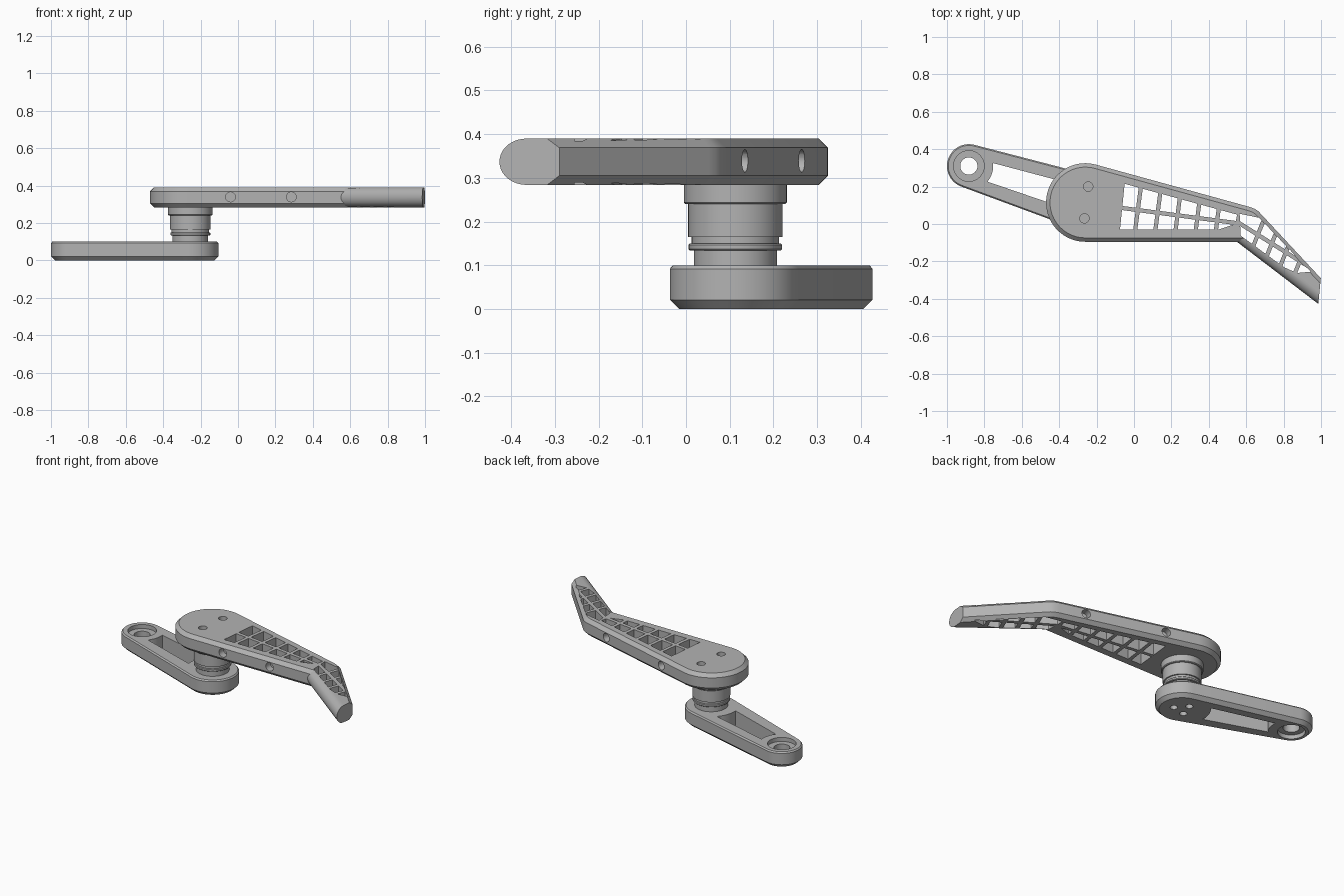
import bpy, bmesh, math
from mathutils import Vector, Matrix

cube = bpy.data.objects.get("Cube")
if cube:
    bpy.data.objects.remove(cube)

grey = bpy.data.materials.new("satin_grey")
grey.use_nodes = True
COLOUR = (0.45, 0.45, 0.45, 1)
grey.diffuse_color = COLOUR
grey.node_tree.nodes["Principled BSDF"].inputs["Base Color"].default_value = COLOUR


def arc(centre, r, start, end, n):
    """Points on an arc, angles in degrees."""
    angles = [math.radians(start + (end - start) * i / n) for i in range(n + 1)]
    return [Vector((centre[0] + r * math.cos(a), centre[1] + r * math.sin(a))) for a in angles]


def circle(centre, r, n=40):
    return arc(centre, r, 0, 360, n)[:-1]


def inset(outline, depths):
    """Move each edge of a counter-clockwise outline inwards by its own depth."""
    n = len(outline)
    lines = []
    for i in range(n):
        d = (outline[(i + 1) % n] - outline[i]).normalized()
        normal = Vector((-d.y, d.x))
        lines.append((normal, normal.dot(outline[i]) + depths[i]))
    result = []
    for i in range(n):
        (a, c), (b, e) = lines[i - 1], lines[i]
        det = a.x * b.y - a.y * b.x
        result.append(Vector(((c * b.y - e * a.y) / det, (a.x * e - b.x * c) / det)))
    return result


def clip(poly, normal, limit):
    """Keep the part of a convex outline where normal . p <= limit."""
    out = []
    for p, q in zip(poly, poly[1:] + poly[:1]):
        dp, dq = normal.dot(p) - limit, normal.dot(q) - limit
        if dp <= 0:
            out.append(p)
        if dp * dq < 0:
            out.append(p + (q - p) * dp / (dp - dq))
    return out


def strips(poly, point, angle, pitch, bars, width):
    """Split an outline into strips separated by parallel ribs."""
    n = Vector((math.cos(math.radians(angle)), math.sin(math.radians(angle))))
    base = n.dot(Vector(point))
    edges = [-9] + [base + i * pitch for i in range(bars)] + [9]
    pieces = []
    for lo, hi in zip(edges, edges[1:]):
        piece = clip(clip(poly, n, hi - width / 2), -n, -lo - width / 2)
        if len(piece) > 2:
            pieces.append(piece)
    return pieces


def loft(bm, rings, matrix=None):
    """Solid through stacked (outline, z) rings."""
    matrix = matrix or Matrix()
    loops = [[bm.verts.new(matrix @ Vector((p.x, p.y, z))) for p in pts] for pts, z in rings]
    bm.faces.new(loops[0][::-1])
    bm.faces.new(loops[-1])
    n = len(loops[0])
    for a, b in zip(loops, loops[1:]):
        for i in range(n):
            j = (i + 1) % n
            bm.faces.new((a[i], a[j], b[j], b[i]))


def prism(bm, outline, z0, z1, matrix=None):
    loft(bm, [(outline, z0), (outline, z1)], matrix)


def make(name, bm):
    bmesh.ops.recalc_face_normals(bm, faces=bm.faces)
    mesh = bpy.data.meshes.new(name)
    bm.to_mesh(mesh)
    bm.free()
    obj = bpy.data.objects.new(name, mesh)
    bpy.context.collection.objects.link(obj)
    mesh.materials.append(grey)
    return obj


def finish(obj, cutter_bm=None):
    bpy.ops.object.select_all(action="DESELECT")
    obj.select_set(True)
    bpy.context.view_layer.objects.active = obj
    if cutter_bm:
        cutter = make(obj.name + "_cutter", cutter_bm)
        cutter.hide_render = True
        mod = obj.modifiers.new("openings", "BOOLEAN")
        mod.object, mod.operation, mod.solver = cutter, "DIFFERENCE", "EXACT"
        bpy.ops.object.modifier_apply(modifier=mod.name)
        bpy.data.objects.remove(cutter)
    bpy.ops.object.shade_smooth_by_angle(angle=math.radians(25))


EYE, PIVOT = Vector((-0.883, 0.31)), Vector((-0.255, 0.113))

# Lower link: tapered bar with a bevelled underside
axis = PIVOT - EYE
theta = math.degrees(math.atan2(axis.y, axis.x))
phi = math.degrees(math.acos((0.117 - 0.15) / axis.length))
outline = arc(EYE, 0.117, theta + phi, theta + 360 - phi, 28) + arc(PIVOT, 0.15, theta - phi, theta + phi, 28)
bm = bmesh.new()
loft(bm, [(inset(outline, [d] * len(outline)), z)
          for d, z in ((0.021, 0), (0, 0.021), (0, 0.092), (0.007, 0.1))])
lower_link = make("lower_link", bm)

# Lower link openings: slot, stepped eye, three bolt holes underneath
cut = bmesh.new()
prism(cut, arc(EYE, 0.13, 7, -40, 10) + arc(PIVOT, 0.16, 184.6, 136, 10), -0.1, 0.2)
loft(cut, [(circle(EYE, r), z) for r, z in
           ((0.078, -0.1), (0.078, 0.025), (0.046, 0.025), (0.046, 0.075), (0.082, 0.075), (0.082, 0.2))])
for i in range(3):
    a = math.radians(120 * i - 17)
    prism(cut, circle(PIVOT + Vector((math.cos(a), math.sin(a))) * 0.05, 0.021, 24), -0.1, 0.05)
finish(lower_link, cut)

# Stepped pivot shaft
bm = bmesh.new()
loft(bm, [(circle(PIVOT, r, 56), z) for r, z in
          ((0.095, 0.096), (0.095, 0.134), (0.104, 0.134), (0.107, 0.137), (0.107, 0.147),
           (0.104, 0.15), (0.1, 0.15), (0.1, 0.165), (0.108, 0.165), (0.108, 0.24),
           (0.114, 0.24), (0.118, 0.244), (0.118, 0.29))])
finish(make("pivot_shaft", bm))

# Upper lever: bevelled plate whose bent tip has a fully rounded front edge
BOTTOM, TOP, BEVEL = 0.284, 0.39, 0.021
MID, HALF = (BOTTOM + TOP) / 2, (TOP - BOTTOM) / 2
outline = arc((-0.26, 0.115), 0.21, 74.6, 270, 40)
kinds = ["bevel"] * len(outline)
for x, y, kind in ((0.55, -0.095, "round"), (0.985, -0.427, "flat"), (0.999, -0.29, "bevel"),
                   (0.68, 0.052, "bevel"), (0.665, 0.068, "bevel"), (0.645, 0.081, "bevel"),
                   (0.62, 0.0908, "bevel")):
    outline.append(Vector((x, y)))
    kinds.append(kind)


def depth(kind, h):
    if kind == "round":
        return HALF - math.sqrt(max(0, HALF ** 2 - h ** 2))
    return max(0, abs(h) - HALF + BEVEL) if kind == "bevel" else 0


levels = [HALF * math.sin(math.radians(a)) for a in range(-90, 91, 10)]
levels = sorted(levels + [BEVEL - HALF, HALF - BEVEL])
bm = bmesh.new()
loft(bm, [(inset(outline, [depth(k, h) for k in kinds]), MID + h) for h in levels])
lever = make("upper_lever", bm)

# Lattice openings in the plate and in the bent tip
cut = bmesh.new()
plate = [Vector(p) for p in ((-0.075, -0.03), (0.45, -0.03), (0.54, 0.0), (0.552, 0.05), (-0.05, 0.215))]
tip = [Vector(p) for p in ((0.57, -0.062), (0.8, -0.23), (0.87, -0.262), (0.945, -0.255),
                           (0.67, 0.033), (0.565, 0.055))]
for region, start, angle, pitch, bars, centre, cross in (
        (plate, (0.037, 0.2), -7.5, 0.107, 5, (-0.06, 0.085), 82.5),
        (tip, (0.665, -0.05), -22, 0.087, 4, (0.57, 0.0), 58)):
    for strip in strips(region, start, angle, pitch, bars, 0.022):
        for cell in strips(strip, centre, cross, 0, 1, 0.022):
            prism(cut, cell, 0.2, 0.5)

# Blind holes in the top face and along both long edges
for spot in ((-0.245, 0.2), (-0.265, 0.03)):
    prism(cut, circle(spot, 0.025, 28), 0.34, 0.5)
back = Vector((math.cos(math.radians(74.6)), math.sin(math.radians(74.6)), 0))
front = Vector((0, -1, 0))
for x, y, out in ((-0.04, -0.095, front), (0.285, -0.095, front),
                  (-0.013, 0.265, back), (0.46, 0.135, back)):
    matrix = Matrix.Translation((x, y, MID + 0.002)) @ out.to_track_quat("Z", "Y").to_matrix().to_4x4()
    prism(cut, circle((0, 0), 0.026, 28), -0.045, 0.05, matrix)
finish(lever, cut)
